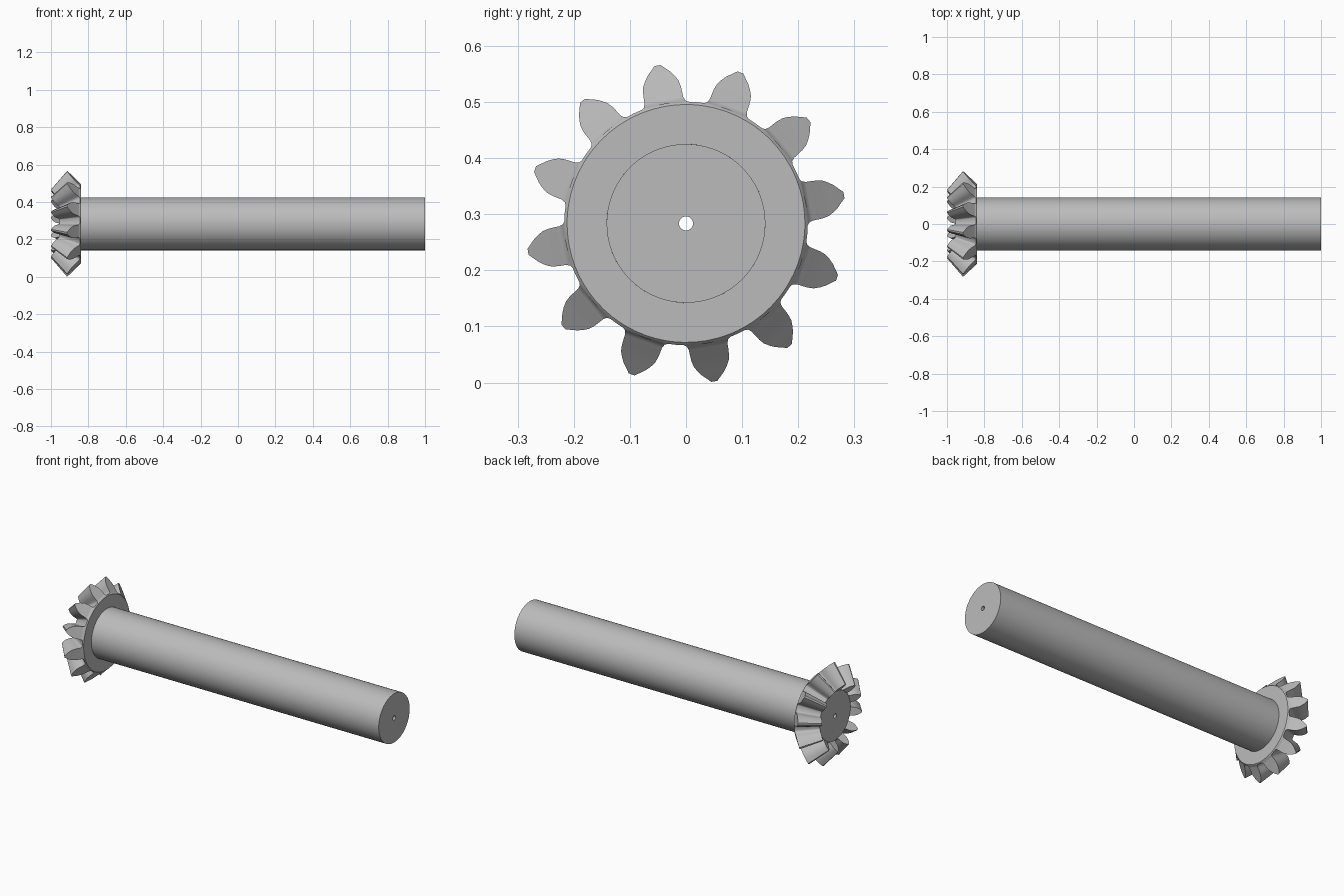
import bpy, bmesh, math

cube = bpy.data.objects.get("Cube")
if cube:
    bpy.data.objects.remove(cube, do_unlink=True)

AXIS_Z = 0.2835       # height of the turning axis
APEX = -1.158         # common apex of the bevel cones
BACK, RIM = -0.84, 0.212
BORE, SHAFT = 0.0125, 0.1415
TEETH, PHASE, SMALL = 12, 10.2, 0.65

steel = bpy.data.materials.new("steel_grey")
steel.use_nodes = True
colour = (0.5, 0.5, 0.5, 1)
steel.diffuse_color = colour
steel.node_tree.nodes["Principled BSDF"].inputs["Base Color"].default_value = colour


def place(x, r, deg):
    a = math.radians(deg)
    return (x, r * math.cos(a), AXIS_Z + r * math.sin(a))


def bridge(bm, a, b):
    n = len(a)
    for i in range(n):
        j = (i + 1) % n
        bm.faces.new((a[i], a[j], b[j], b[i]))


def finish(bm, name):
    bmesh.ops.recalc_face_normals(bm, faces=bm.faces)
    mesh = bpy.data.meshes.new(name)
    bm.to_mesh(mesh)
    bm.free()
    mesh.materials.append(steel)
    ob = bpy.data.objects.new(name, mesh)
    bpy.context.collection.objects.link(ob)
    bpy.ops.object.select_all(action='DESELECT')
    ob.select_set(True)
    bpy.context.view_layer.objects.active = ob
    bpy.ops.object.shade_smooth_by_angle(angle=math.radians(40))
    return ob


# Hollow shaft: turned profile, bore runs through the gear as well
bm = bmesh.new()
front_x = APEX + SMALL * (BACK - 0.005 - APEX)
profile = [(front_x, BORE), (1, BORE), (1, SHAFT), (BACK, SHAFT)]
rings = [[bm.verts.new(place(x, r, i * 5)) for i in range(72)] for x, r in profile]
for a, b in zip(rings, rings[1:]):
    bridge(bm, a, b)
finish(bm, "shaft")

# Bevel gear: tooth flank as (radius, half angle), from root to tip
FLANK = [(0.217, 11.2), (0.2195, 9.8), (0.226, 8.9), (0.235, 8.5), (0.245, 8.0),
         (0.255, 7.2), (0.264, 5.8), (0.272, 4.3), (0.280, 2.4), (0.286, 1.1)]
ROOT = FLANK[0][0]
bm = bmesh.new()


def gear_end(scale):
    """Outline of all teeth and the root circle at one end of the gear."""
    def vert(r, deg):
        x = BACK - (r - RIM)
        return bm.verts.new(place(APEX + scale * (x - APEX), r * scale, deg))

    outline, circle = [], []
    for k in range(TEETH):
        mid = PHASE + k * 360 / TEETH
        right = [vert(r, mid - h) for r, h in FLANK]
        left = [vert(r, mid + h) for r, h in FLANK]
        base = [vert(ROOT, mid + t * FLANK[0][1]) for t in (-0.5, 0, 0.5)]
        valley = vert(ROOT, mid + 180 / TEETH)
        outline += right + left[::-1] + [valley]
        circle += [right[0]] + base + [left[0], valley]
        # end face of the tooth
        bm.faces.new([right[0]] + base + [left[0], left[1], right[1]])
        for i in range(1, len(FLANK) - 1):
            bm.faces.new((right[i], left[i], left[i + 1], right[i + 1]))
    return outline, circle


def circle_like(ring, x, r):
    out = []
    for v in ring:
        a = math.degrees(math.atan2(v.co.z - AXIS_Z, v.co.y))
        out.append(bm.verts.new(place(x, r, a)))
    return out


large, large_root = gear_end(1)
small, small_root = gear_end(SMALL)
bridge(bm, large, small)
# back rim and flat collar around the shaft
rim = circle_like(large_root, BACK, RIM)
bridge(bm, large_root, rim)
bridge(bm, rim, circle_like(large_root, BACK, SHAFT))
# front disc down to the bore
bridge(bm, small_root, circle_like(small_root, front_x, BORE))
finish(bm, "bevel_gear")
